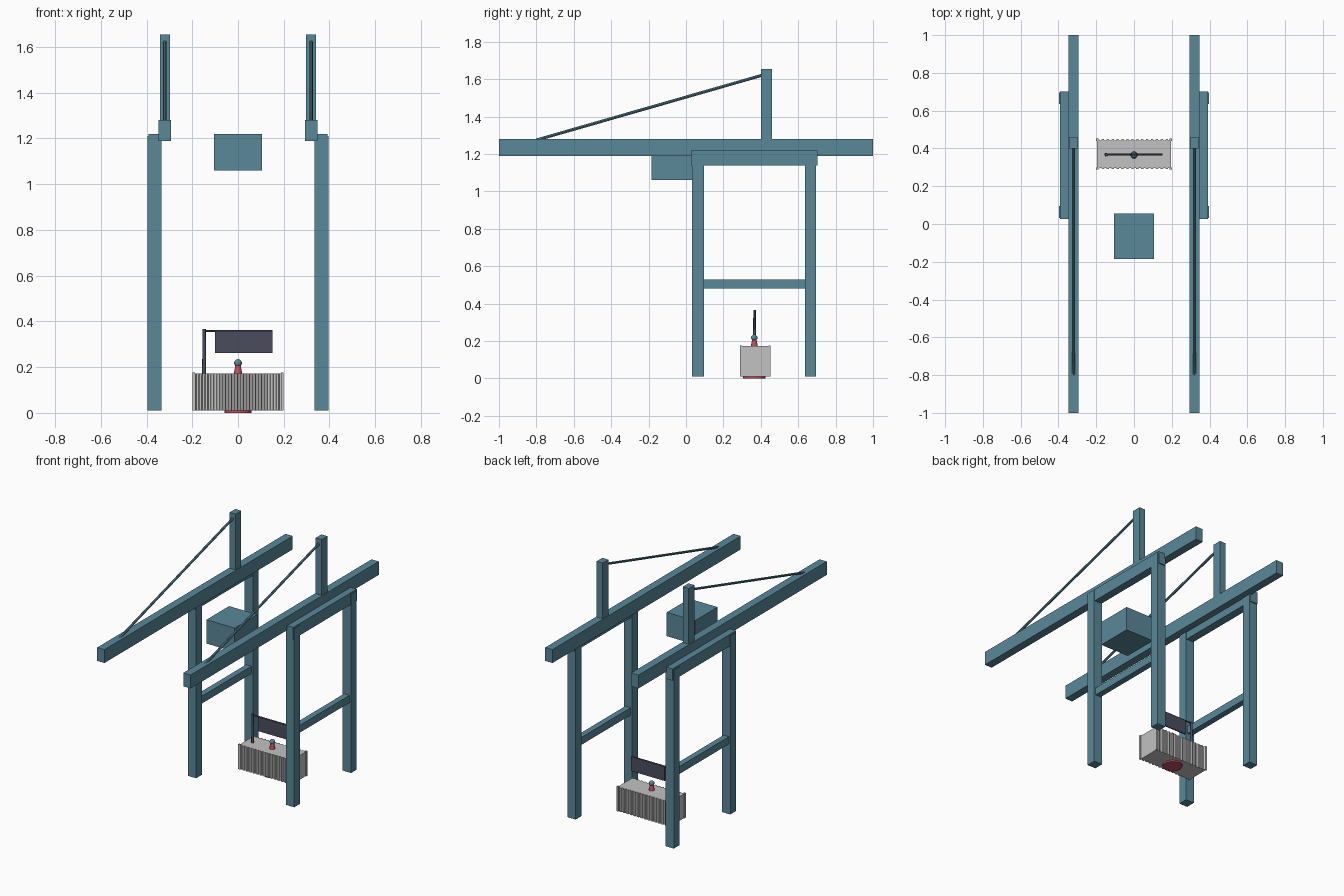
import bpy, bmesh, math
from mathutils import Vector

cube = bpy.data.objects.get("Cube")
if cube:
    bpy.data.objects.remove(cube, do_unlink=True)


def material(name, rgb):
    m = bpy.data.materials.new(name)
    m.use_nodes = True
    m.diffuse_color = (*rgb, 1)
    m.node_tree.nodes["Principled BSDF"].inputs["Base Color"].default_value = (*rgb, 1)
    return m


TEAL = material("teal steel", (0.10, 0.245, 0.315))
GREY = material("light grey", (0.54, 0.54, 0.54))
DARK = material("dark slate", (0.067, 0.075, 0.108))
RED = material("soft red", (0.51, 0.08, 0.11))


def finish(name, bm, mat):
    bmesh.ops.recalc_face_normals(bm, faces=bm.faces)
    me = bpy.data.meshes.new(name)
    bm.to_mesh(me)
    bm.free()
    me.materials.append(mat)
    ob = bpy.data.objects.new(name, me)
    bpy.context.collection.objects.link(ob)
    return ob


def box(name, x, y, z, mat):
    """Box from (min, max) pairs."""
    bm = bmesh.new()
    bmesh.ops.create_cube(bm, size=1)
    for v in bm.verts:
        v.co = [r[0] + (c + 0.5) * (r[1] - r[0]) for c, r in zip(v.co, (x, y, z))]
    return finish(name, bm, mat)


def rod(name, a, b, r1, r2, mat, sides=12):
    """Round bar or cone between two points."""
    a, b = Vector(a), Vector(b)
    bm = bmesh.new()
    bmesh.ops.create_cone(bm, cap_ends=True, segments=sides, radius1=r1,
                          radius2=r2, depth=(b - a).length)
    ob = finish(name, bm, mat)
    ob.location = (a + b) / 2
    ob.rotation_euler = (b - a).to_track_quat('Z', 'Y').to_euler()
    smooth(ob)
    return ob


def smooth(ob):
    bpy.ops.object.select_all(action='DESELECT')
    ob.select_set(True)
    bpy.context.view_layer.objects.active = ob
    bpy.ops.object.shade_smooth_by_angle(angle=math.radians(40))


# Crane frame, one half per side
for side, s in (("left", 1), ("right", -1)):
    def span(a, b):
        return sorted((s * a, s * b))

    for end, y in (("front", (0.032, 0.095)), ("back", (0.635, 0.695))):
        box(f"{side}_{end}_leg", span(0.334, 0.396), y, (0.01, 1.21), TEAL)
    box(f"{side}_top_beam", span(0.338, 0.392), (0.027, 0.702), (1.14, 1.22), TEAL)
    box(f"{side}_cross_brace", span(0.345, 0.385), (0.08, 0.65), (0.48, 0.53), TEAL)
    box(f"{side}_boom", span(0.293, 0.347), (-1, 1), (1.19, 1.28), TEAL)
    box(f"{side}_mast", span(0.298, 0.342), (0.40, 0.46), (1.27, 1.655), TEAL)
    rod(f"{side}_stay", (s * 0.32, -0.80, 1.275), (s * 0.32, 0.42, 1.625),
        0.008, 0.008, TEAL, 8)

# Trolley between the booms
box("trolley", (-0.105, 0.105), (-0.185, 0.055), (1.06, 1.22), TEAL)

# Container with ribbed long walls
CY, HALF, DEPTH, RIBS = 0.37, 0.195, 0.08, 15
wall = []
step = 2 * HALF / RIBS
for i in range(RIBS):
    x0 = -HALF + i * step
    for f, inset in ((0, 0), (0.35, 0), (0.5, 0.007), (0.85, 0.007)):
        wall.append((x0 + f * step, DEPTH - inset))
wall.append((HALF, DEPTH))
outline = [(x, -d) for x, d in wall] + [(x, d) for x, d in reversed(wall)]
bm = bmesh.new()
base = bm.faces.new([bm.verts.new((x, CY + d, 0.01)) for x, d in outline])
top = bmesh.ops.extrude_face_region(bm, geom=[base], use_keep_orig=True)
bmesh.ops.translate(bm, vec=(0, 0, 0.163),
                    verts=[g for g in top["geom"] if isinstance(g, bmesh.types.BMVert)])
finish("container", bm, GREY)
for sx in (-1, 1):
    for sy in (-1, 1):
        x = sorted((sx * 0.188, sx * 0.2))
        y = sorted((CY + sy * 0.07, CY + sy * 0.082))
        box("container_corner_post", x, y, (0.01, 0.177), GREY)

# Round base below the container
rod("base_disc", (0, 0.365, 0), (0, 0.365, 0.012), 0.06, 0.06, RED, 32)

# Pawn on the container
rod("pawn_body", (0, CY - 0.005, 0.17), (0, CY - 0.005, 0.212), 0.019, 0.011, RED, 16)
bm = bmesh.new()
bmesh.ops.create_uvsphere(bm, u_segments=16, v_segments=10, radius=0.017)
head = finish("pawn_head", bm, TEAL)
head.location = (0, CY - 0.005, 0.218)
smooth(head)

# Flag on a pole with a top bar
FY = CY - 0.003
rod("flag_pole", (-0.148, FY, 0.17), (-0.148, FY, 0.366), 0.009, 0.007, DARK)
rod("flag_bar", (-0.15, FY, 0.358), (0.15, FY, 0.358), 0.005, 0.005, DARK, 8)
box("flag", (-0.10, 0.15), (FY - 0.004, FY + 0.004), (0.262, 0.36), DARK)
